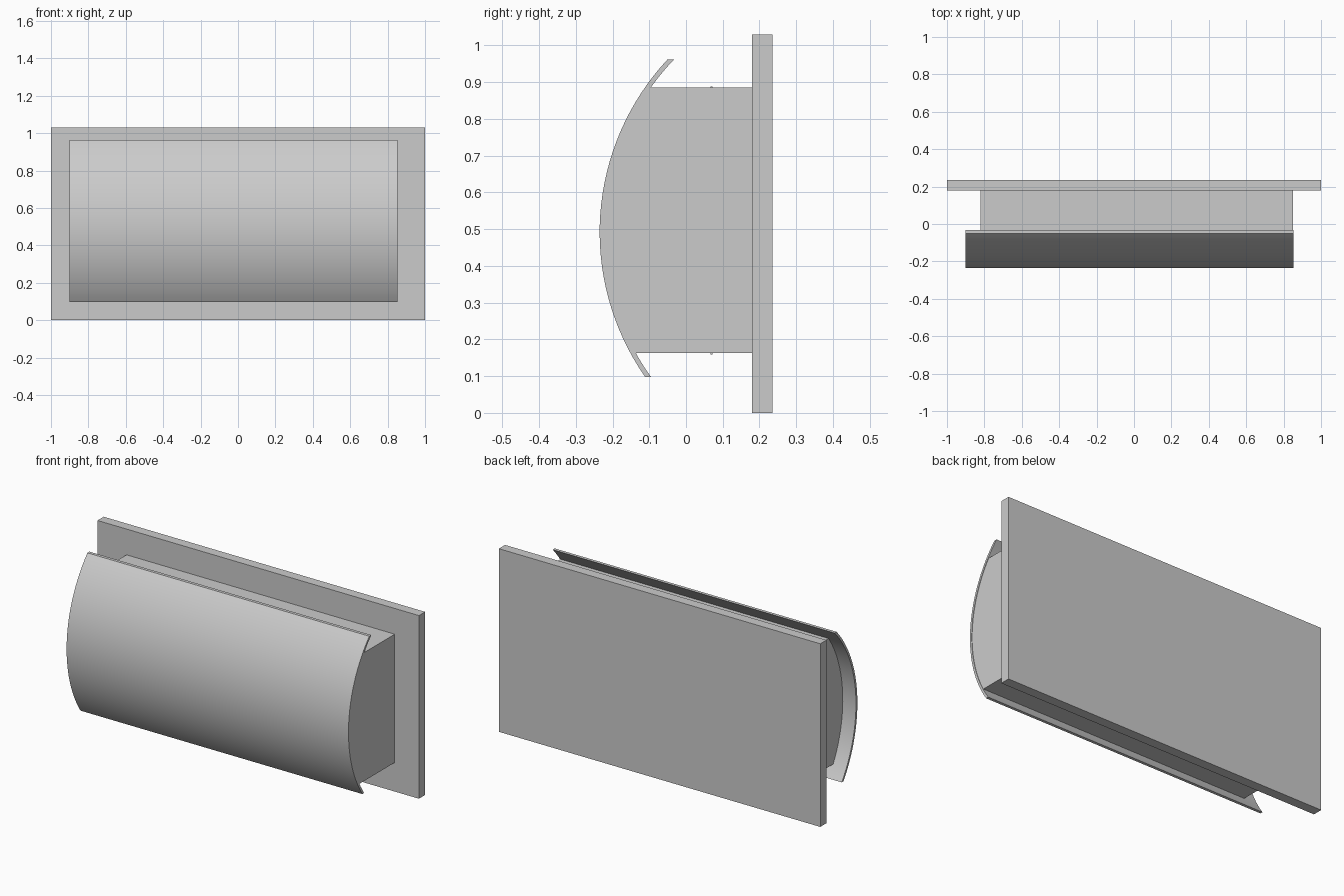
import bpy, math

if "Cube" in bpy.data.objects:
    bpy.data.objects.remove(bpy.data.objects["Cube"])

CY, CZ, R, T = 0.455, 0.492, 0.69, 0.013   # centre, radius and thickness of the curved front


def extrude_x(name, profile, x0, x1):
    """Closed (y, z) profile extruded along x."""
    n = len(profile)
    verts = [(x, y, z) for x in (x0, x1) for y, z in profile]
    faces = [tuple(range(n))[::-1], tuple(range(n, 2 * n))]
    faces += [(i, (i + 1) % n, n + (i + 1) % n, n + i) for i in range(n)]
    mesh = bpy.data.meshes.new(name)
    mesh.from_pydata(verts, [], faces)
    mesh.validate()
    ob = bpy.data.objects.new(name, mesh)
    bpy.context.collection.objects.link(ob)
    bpy.context.view_layer.objects.active = ob
    ob.select_set(True)
    bpy.ops.object.mode_set(mode='EDIT')
    bpy.ops.mesh.select_all(action='SELECT')
    bpy.ops.mesh.normals_make_consistent(inside=False)
    bpy.ops.object.mode_set(mode='OBJECT')
    bpy.ops.object.shade_smooth_by_angle(angle=math.radians(20))
    ob.select_set(False)
    return ob


def rect(y0, y1, z0, z1):
    return [(y0, z0), (y1, z0), (y1, z1), (y0, z1)]


def arc(radius, z0, z1, n=32):
    """Front-bulging arc from z0 up to z1."""
    a0, a1 = (math.asin((z - CZ) / radius) for z in (z0, z1))
    angles = [a0 + (a1 - a0) * i / n for i in range(n + 1)]
    return [(CY - radius * math.cos(a), CZ + radius * math.sin(a)) for a in angles]


# Flat mounting panel at the back
extrude_x("back_panel", rect(0.18, 0.235, 0, 1.03), -1, 1)

# Body with a front following the inside of the shell
extrude_x("body", arc(R - T + 0.001, 0.163, 0.885) + [(0.18, 0.885), (0.18, 0.163)],
          -0.82, 0.849)

# Thin curved front shell, ends cut level
extrude_x("curved_front", arc(R, 0.098, 0.962) + arc(R - T, 0.098, 0.962)[::-1],
          -0.902, 0.852)

# Thin tabs just showing above and below the body
for i, x in enumerate((-0.635, -0.16, 0.45)):
    extrude_x(f"tab_{i + 1}", rect(0.066, 0.072, 0.159, 0.888), x, x + 0.212)
